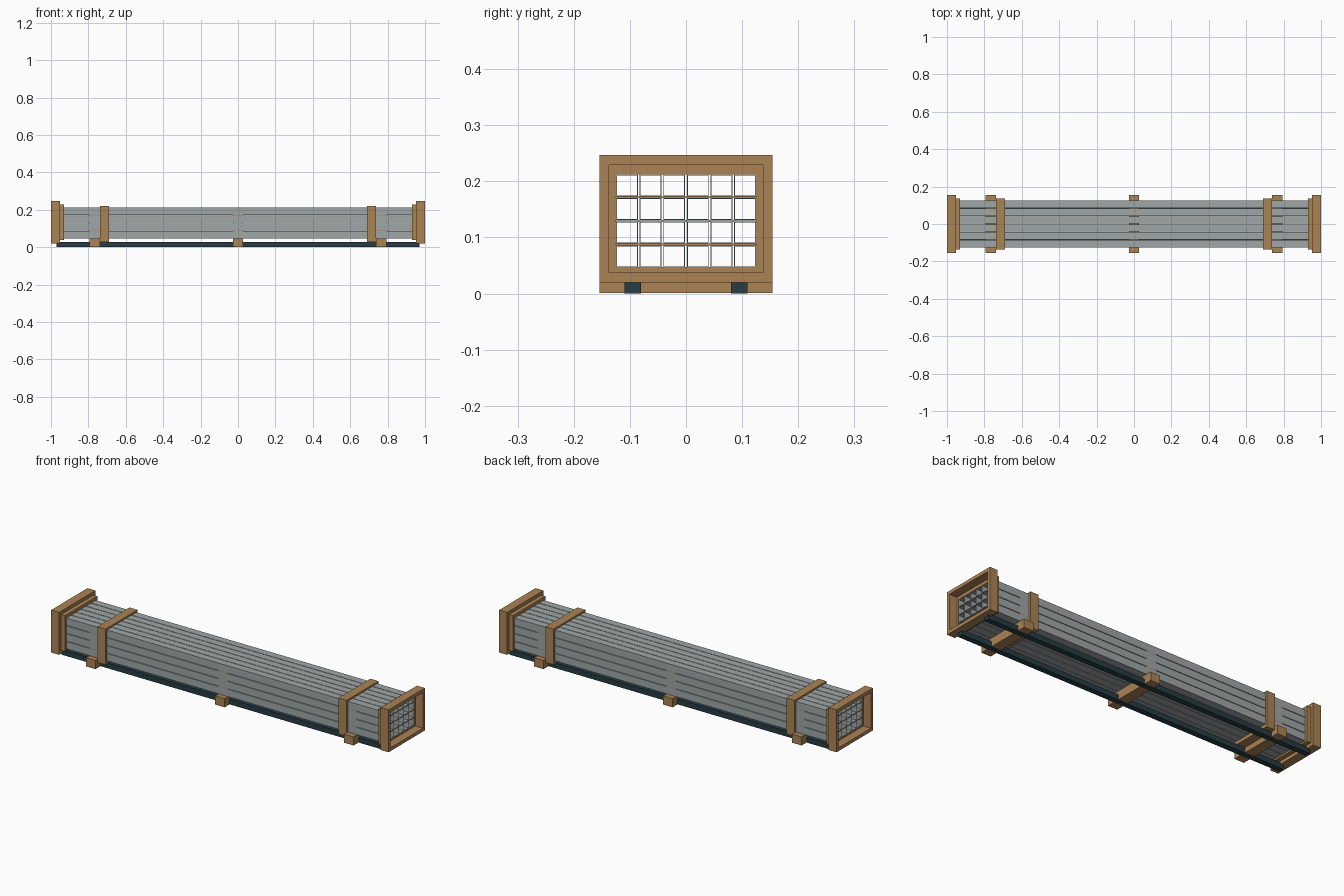
import bpy, bmesh

if "Cube" in bpy.data.objects:
    bpy.data.objects.remove(bpy.data.objects["Cube"])

def material(name, rgb):
    m = bpy.data.materials.new(name)
    m.diffuse_color = (*rgb, 1)
    m.use_nodes = True
    m.node_tree.nodes["Principled BSDF"].inputs["Base Color"].default_value = m.diffuse_color
    return m

WOOD = material("wood", (0.41, 0.23, 0.09))
STEEL = material("steel", (0.35, 0.385, 0.39))
DARK = material("dark_teal", (0.02, 0.046, 0.058))

def finish(name, bm, mat):
    bmesh.ops.recalc_face_normals(bm, faces=bm.faces)
    me = bpy.data.meshes.new(name)
    bm.to_mesh(me)
    bm.free()
    me.materials.append(mat)
    ob = bpy.data.objects.new(name, me)
    bpy.context.collection.objects.link(ob)
    return ob

def box(name, x0, x1, y0, y1, z0, z1, mat):
    bm = bmesh.new()
    bmesh.ops.create_cube(bm, size=1)
    for v in bm.verts:
        v.co = ((x0 + x1) / 2 + v.co.x * (x1 - x0),
                (y0 + y1) / 2 + v.co.y * (y1 - y0),
                (z0 + z1) / 2 + v.co.z * (z1 - z0))
    return finish(name, bm, mat)

def add_ring(bm, x0, x1, outer, inner):
    """Rectangular sleeve along x; outer and inner are (y0, y1, z0, z1)."""
    def loop(x, r):
        y0, y1, z0, z1 = r
        return [bm.verts.new((x, y, z)) for y, z in
                ((y0, z0), (y1, z0), (y1, z1), (y0, z1))]
    loops = [loop(x0, outer), loop(x1, outer), loop(x1, inner), loop(x0, inner)]
    for i in range(4):
        a, b = loops[i], loops[(i + 1) % 4]
        for j in range(4):
            k = (j + 1) % 4
            bm.faces.new((a[j], a[k], b[k], b[j]))

def ring(name, x0, x1, outer, inner, mat):
    bm = bmesh.new()
    add_ring(bm, min(x0, x1), max(x0, x1), outer, inner)
    return finish(name, bm, mat)

# Bundle of square tubes
SIZE, PITCH, WALL, BASE = 0.039, 0.042, 0.0017, 0.047
COLS, ROWS = 6, 4
HALF = (SIZE + PITCH * (COLS - 1)) / 2
TOP = BASE + SIZE + PITCH * (ROWS - 1)
bundle = (-HALF, HALF, BASE, TOP)
bm = bmesh.new()
for c in range(COLS):
    for r in range(ROWS):
        y, z = -HALF + c * PITCH, BASE + r * PITCH
        add_ring(bm, -0.953, 0.953, (y, y + SIZE, z, z + SIZE),
                 (y + WALL, y + SIZE - WALL, z + WALL, z + SIZE - WALL))
finish("square_tubes", bm, STEEL)

# Stepped wooden frames and straps, mirrored at both ends
step = (-0.137, 0.137, 0.038, 0.229)
for s, side in ((-1, "left"), (1, "right")):
    ring(side + "_end_frame", s * 0.953, s * 1.0, (-0.154, 0.154, 0.02, 0.247), step, WOOD)
    ring(side + "_inner_frame", s * 0.93, s * 0.955, step, bundle, WOOD)
    ring(side + "_strap", s * 0.69, s * 0.738, (-0.135, 0.135, 0.029, 0.221), bundle, WOOD)

# Cross bearers with thin spacers between the tube rows
for x, pos in ((-0.765, "left"), (0, "middle"), (0.765, "right")):
    box(pos + "_bearer", x - 0.028, x + 0.028, -0.154, 0.154, 0.001, BASE, WOOD)
    for r in range(1, ROWS):
        z = BASE + r * PITCH
        box(f"{pos}_spacer_{r}", x - 0.028, x + 0.028, -HALF, HALF,
            z - (PITCH - SIZE), z, STEEL if r == 2 else WOOD)

# Long runners underneath
for y, side in ((-0.095, "front"), (0.095, "back")):
    box(side + "_runner", -0.97, 0.97, y - 0.015, y + 0.015, 0, 0.028, DARK)
